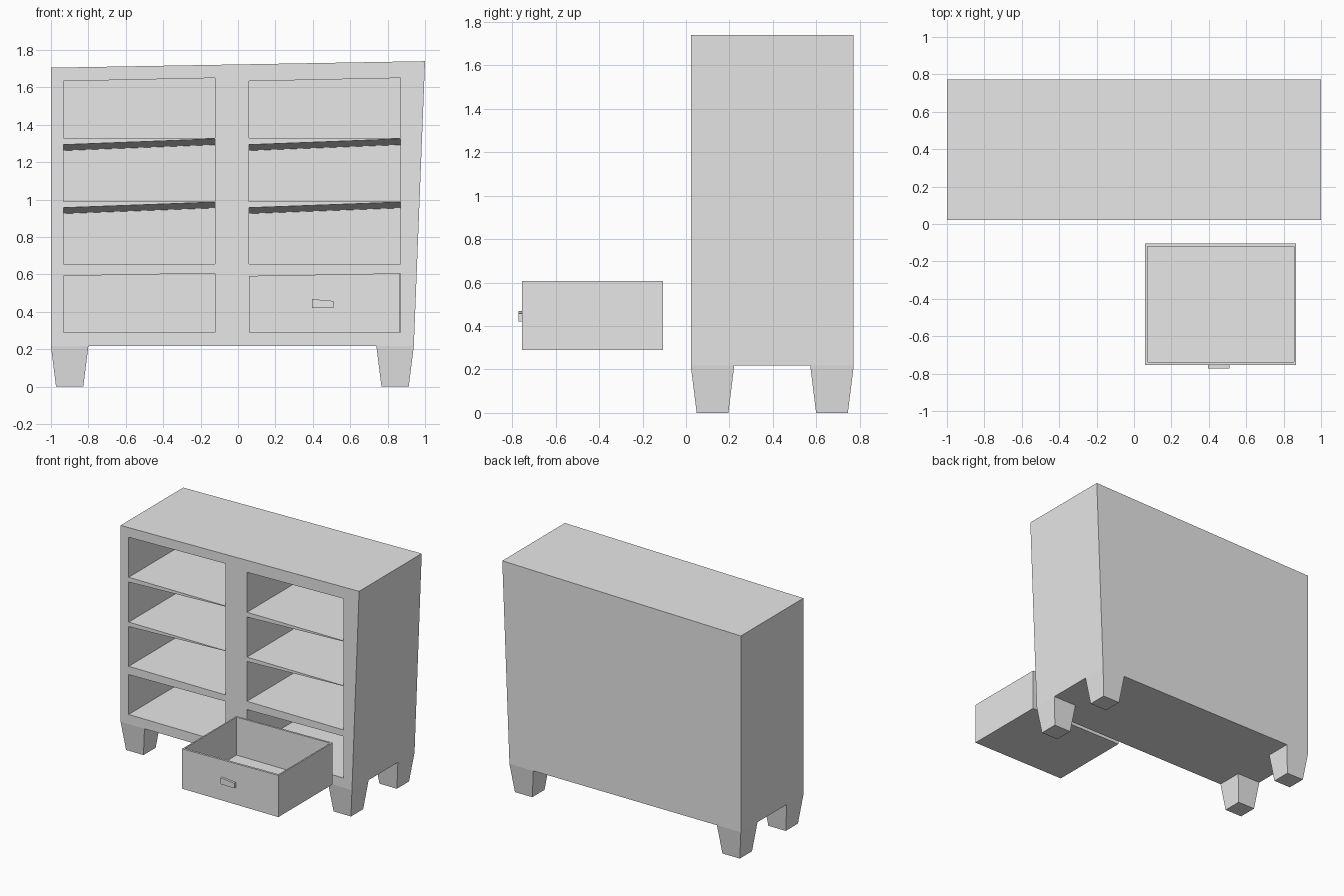
import bpy
import bmesh

cube = bpy.data.objects.get("Cube")
if cube:
    bpy.data.objects.remove(cube, do_unlink=True)

grey = bpy.data.materials.new("light_grey")
grey.use_nodes = True
grey.diffuse_color = (0.8, 0.8, 0.8, 1)
grey.node_tree.nodes["Principled BSDF"].inputs["Base Color"].default_value = (0.8, 0.8, 0.8, 1)


def loft(name, ring_a, ring_b):
    """Closed flat-faced solid between two rings of points."""
    bm = bmesh.new()
    a = [bm.verts.new(p) for p in ring_a]
    b = [bm.verts.new(p) for p in ring_b]
    bm.faces.new(a)
    bm.faces.new(b)
    n = len(a)
    for i in range(n):
        j = (i + 1) % n
        bm.faces.new((a[i], a[j], b[j], b[i]))
    bmesh.ops.recalc_face_normals(bm, faces=bm.faces)
    mesh = bpy.data.meshes.new(name)
    bm.to_mesh(mesh)
    bm.free()
    mesh.materials.append(grey)
    obj = bpy.data.objects.new(name, mesh)
    bpy.context.collection.objects.link(obj)
    return obj


def slanted_box(name, x0, x1, y0, y1, z0, left_top, right_top, back_drop=0, x1_top=None):
    """Box with a sloping top, optionally lower at the back or leaning at the right."""
    xt = x1 if x1_top is None else x1_top

    def ring(y, drop):
        return [(x0, y, z0), (x1, y, z0), (xt, y, right_top - drop), (x0, y, left_top - drop)]
    return loft(name, ring(y0, 0), ring(y1, back_drop))


def rect(x0, x1, y0, y1, z):
    return [(x0, y0, z), (x1, y0, z), (x1, y1, z), (x0, y1, z)]


def carve(obj, cutter):
    cutter.hide_render = True
    mod = obj.modifiers.new("carve", "BOOLEAN")
    mod.operation = "DIFFERENCE"
    mod.solver = "EXACT"
    mod.object = cutter
    bpy.context.view_layer.objects.active = obj
    bpy.ops.object.modifier_apply(modifier=mod.name)
    bpy.data.objects.remove(cutter, do_unlink=True)


# Cabinet body, leaning out at its left side
body = slanted_box("cabinet_body", -1, 0.94, 0.022, 0.772, 0.217, 1.705, 1.74, x1_top=1.0)

# Two columns of open compartments: floor, ceiling left, ceiling right, drop to the back
rows = [(0.29, 0.592, 0.606, 0),
        (0.655, 0.957, 0.987, 0.032),
        (0.99, 1.294, 1.325, 0.032),
        (1.33, 1.633, 1.65, 0)]
for x in (-0.932, 0.06):
    for floor, left, right, drop in rows:
        carve(body, slanted_box("cutter", x, x + 0.81, 0.015, 0.71, floor, left, right, drop))

# Tapered feet
for side, x in (("right", -1), ("left", 0.74)):
    for end, y in (("front", 0.022), ("back", 0.572)):
        loft(f"{end}_{side}_foot",
             rect(x + 0.027, x + 0.173, y + 0.027, y + 0.173, 0),
             rect(x, x + 0.2, y, y + 0.2, 0.217))

# Pulled-out drawer with a hollow inside
drawer = slanted_box("drawer", 0.06, 0.867, -0.755, -0.105, 0.29, 0.592, 0.606)
carve(drawer, slanted_box("cutter", 0.071, 0.856, -0.738, -0.12, 0.305, 0.7, 0.7))

# Drawer handle
slanted_box("drawer_handle", 0.395, 0.51, -0.772, -0.754, 0.42, 0.468, 0.458)
